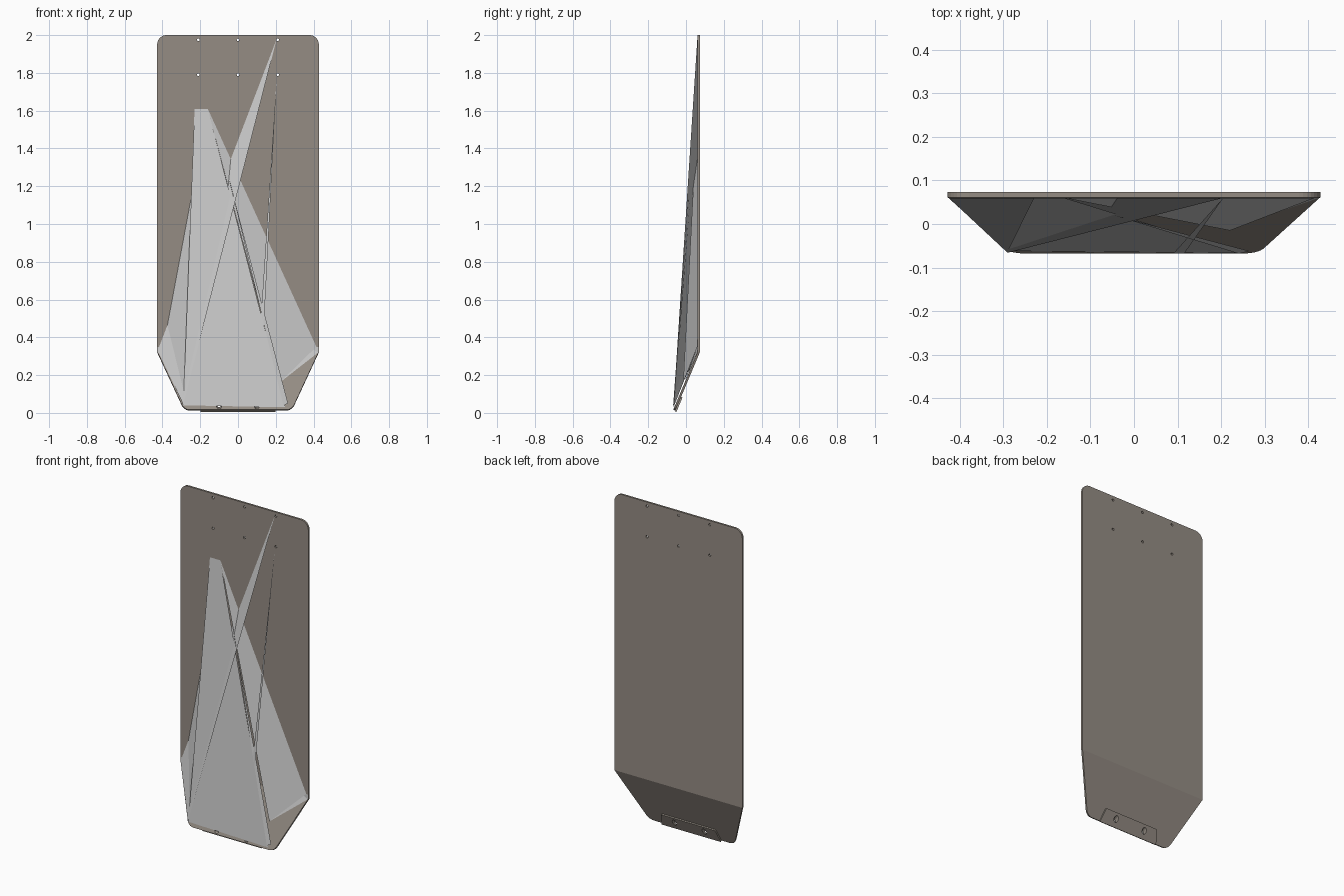
import bpy, bmesh, math
from mathutils import Vector

if "Cube" in bpy.data.objects:
    bpy.data.objects.remove(bpy.data.objects["Cube"])

BEND_Z, BACK_Y, SLOPE = 0.32, 0.073, 0.42

brown = bpy.data.materials.new("brown_plate")
brown.diffuse_color = (0.30, 0.265, 0.23, 1)
brown.use_nodes = True
brown.node_tree.nodes["Principled BSDF"].inputs["Base Color"].default_value = brown.diffuse_color


def back_y(z):
    return BACK_Y - max(0, BEND_Z - z) * SLOPE


def rounded(corners, steps=8):
    """Outline with rounded corners from (x, z, radius) entries."""
    out, n = [], len(corners)
    for i, (x, z, r) in enumerate(corners):
        p = Vector((x, z))
        a = (Vector(corners[i - 1][:2]) - p).normalized()
        b = (Vector(corners[(i + 1) % n][:2]) - p).normalized()
        if r == 0:
            out.append(p)
            continue
        half = a.angle(b) / 2
        t = r / math.tan(half)
        c = p + (a + b).normalized() * (r / math.sin(half))
        s, e = p + a * t - c, p + b * t - c
        ang = s.angle_signed(e)
        for k in range(steps + 1):
            th = -ang * k / steps
            out.append(c + Vector((s.x * math.cos(th) - s.y * math.sin(th),
                                   s.x * math.sin(th) + s.y * math.cos(th))))
    return out


def new_object(name, bm):
    me = bpy.data.meshes.new(name)
    bm.to_mesh(me)
    bm.free()
    ob = bpy.data.objects.new(name, me)
    bpy.context.collection.objects.link(ob)
    return ob


def sheet(name, outline, thick, offset, holes):
    """Folded sheet that follows the bend, with drilled holes."""
    bm = bmesh.new()
    bm.faces.new([bm.verts.new((p.x, 0, p.y)) for p in outline])
    bmesh.ops.bisect_plane(bm, geom=bm.verts[:] + bm.edges[:] + bm.faces[:],
                           plane_co=(0, 0, BEND_Z), plane_no=(0, 0, 1))
    for v in bm.verts:
        v.co.y = back_y(v.co.z)
    ob = new_object(name, bm)
    ob.data.materials.append(brown)
    m = ob.modifiers.new("thickness", 'SOLIDIFY')
    m.thickness, m.offset = thick, offset
    m.use_even_offset = True
    # drilled holes
    bm = bmesh.new()
    for x, z, r in holes:
        geo = bmesh.ops.create_cone(bm, cap_ends=True, segments=16, radius1=r,
                                    radius2=r, depth=0.06)
        tilt = math.pi / 2 + (math.atan(SLOPE) if z < BEND_Z else 0)
        from mathutils import Matrix
        bmesh.ops.transform(bm, verts=geo["verts"],
                            matrix=Matrix.Translation((x, back_y(z), z)) @ Matrix.Rotation(tilt, 4, 'X'))
    cut = new_object(name + "_cutter", bm)
    cut.hide_render = True
    cut.hide_viewport = True
    b = ob.modifiers.new("holes", 'BOOLEAN')
    b.operation, b.object, b.solver = 'DIFFERENCE', cut, 'EXACT'
    return ob


# main folded plate with six mounting holes and two tab holes
tab_holes = [(-0.1, 0.045, 0.014), (0.1, 0.045, 0.014)]
plate_outline = rounded([(-0.285, 0.012, 0.05), (0.285, 0.012, 0.05), (0.428, BEND_Z, 0),
                         (0.428, 2.0, 0.05), (-0.428, 2.0, 0.05), (-0.428, BEND_Z, 0)])
sheet("folded_plate", plate_outline, 0.012, 1,
      [(x, z, 0.007) for x in (-0.21, 0, 0.21) for z in (1.79, 1.975)] + tab_holes)

# reinforcing tab behind the lower edge
sheet("lower_tab", rounded([(-0.2, 0.008, 0.004), (0.2, 0.008, 0.004),
                            (0.18, 0.085, 0.006), (-0.18, 0.085, 0.006)]), 0.008, -1, tab_holes)


def panel(name, pts):
    bm = bmesh.new()
    bm.faces.new([bm.verts.new(p) for p in pts])
    bmesh.ops.triangulate(bm, faces=bm.faces[:])
    return new_object(name, bm)


# thin slanted facets spanning the hollow of the fold
F, B = 0.06, -0.062
panel("main_facet", [(-0.23, F, 1.61), (-0.29, B, 0.04), (0.25, B - 0.005, 0.03), (-0.16, F, 1.61)])
panel("right_facet", [(-0.16, F, 1.61), (0.22, -0.015, 0.16), (0.415, F, 0.35)])
panel("left_facet", [(-0.16, F, 1.61), (-0.395, F, 0.35), (-0.29, B, 0.04)])
panel("long_facet", [(0.205, F, 1.98), (-0.425, F, 0.33), (-0.29, B - 0.004, 0.045)])
panel("narrow_facet", [(0.205, F, 1.78), (0.09, B - 0.006, 0.03), (0.115, B - 0.006, 0.03)])
panel("edge_facet", [(-0.05, 0.021, 1.25), (0.24, B - 0.006, 0.04), (0.265, B, 0.05)])
for s, side in ((-1, "left"), (1, "right")):
    panel(side + "_corner_facet", [(s * 0.425, F, 0.35), (s * 0.37, F, 0.35),
                                   (s * (0.22 if s > 0 else 0.38), -0.01 if s > 0 else 0.05, 0.16 if s > 0 else 0.29),
                                   (s * 0.425, F, 0.32)])
